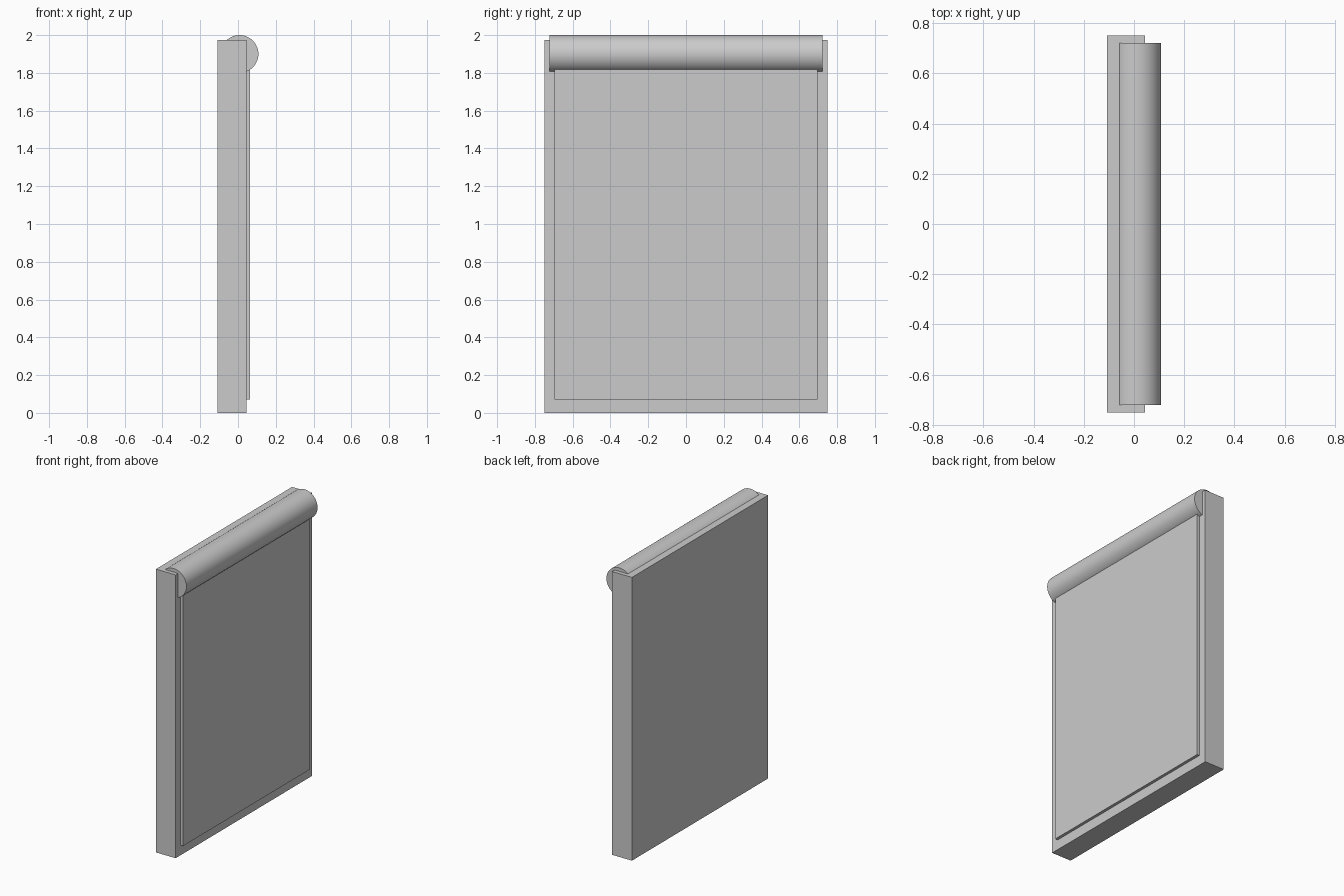
import bpy, math

if "Cube" in bpy.data.objects:
    bpy.data.objects.remove(bpy.data.objects["Cube"])


def box(name, x, y, z):
    """Box from (min, max) ranges on each axis."""
    bpy.ops.mesh.primitive_cube_add(size=1, location=[(a + b) / 2 for a, b in (x, y, z)])
    ob = bpy.context.object
    ob.name = name
    ob.scale = [b - a for a, b in (x, y, z)]
    bpy.ops.object.transform_apply(location=False, rotation=False, scale=True)
    return ob


# Main slab and the thin raised sheet on its +x face (top ends inside the roller)
box("backing_panel", (-0.108, 0.044), (-0.75, 0.75), (0, 1.975))
box("front_sheet", (0.03, 0.064), (-0.695, 0.695), (0.07, 1.9))

# Horizontal roller along the top edge
bpy.ops.mesh.primitive_cylinder_add(vertices=48, radius=0.1, depth=1.444,
                                    location=(0.008, 0, 1.9),
                                    rotation=(math.pi / 2, 0, 0))
bpy.context.object.name = "top_roller"
bpy.ops.object.shade_smooth_by_angle(angle=math.radians(30))
